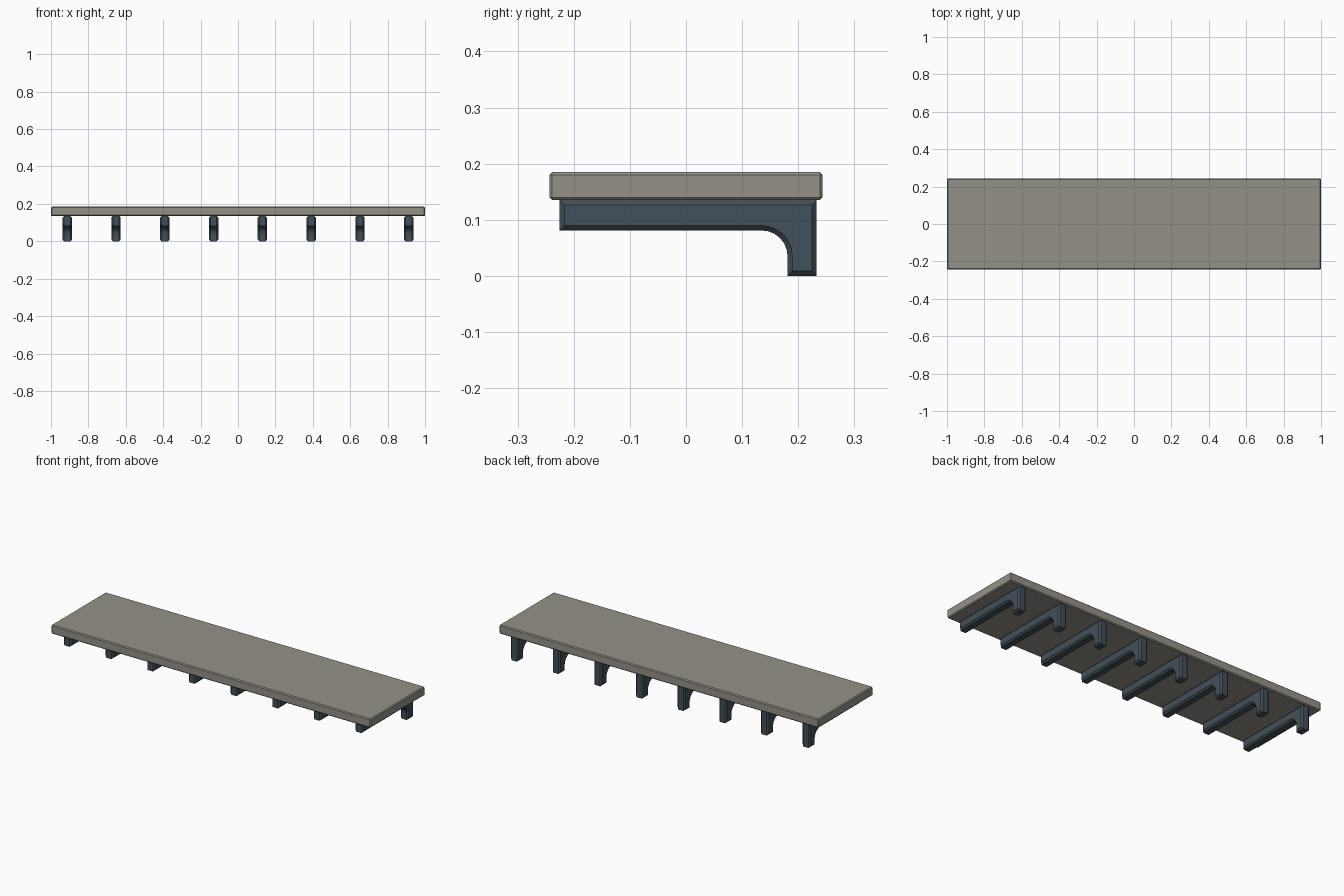
import bpy, bmesh, math

if "Cube" in bpy.data.objects:
    bpy.data.objects.remove(bpy.data.objects["Cube"])


def material(name, rgb):
    m = bpy.data.materials.new(name)
    m.diffuse_color = (*rgb, 1)
    m.use_nodes = True
    m.node_tree.nodes["Principled BSDF"].inputs["Base Color"].default_value = m.diffuse_color
    return m


def finish(name, bm, mat):
    bmesh.ops.recalc_face_normals(bm, faces=bm.faces[:])
    me = bpy.data.meshes.new(name)
    bm.to_mesh(me)
    bm.free()
    me.materials.append(mat)
    ob = bpy.data.objects.new(name, me)
    bpy.context.collection.objects.link(ob)
    return ob


stone = material("warm grey stone", (0.30, 0.285, 0.245))
steel = material("dark blue grey metal", (0.055, 0.08, 0.10))

# Shelf slab with a fine chamfer on every edge
bm = bmesh.new()
bmesh.ops.create_cube(bm, size=1)
for v in bm.verts:
    v.co = (v.co.x * 2.0, v.co.y * 0.487, v.co.z * 0.05 + 0.160)
bmesh.ops.bevel(bm, geom=bm.edges[:], offset=0.005, segments=1,
                profile=0.5, affect='EDGES')
finish("shelf_slab", bm, stone)

# Bracket: L profile with a rounded inner corner, chamfered along both sides
HALF, R, SEG = 0.025, 0.046, 6
profile = [(-0.225, 0.135), (-0.225, 0.081)]
for i in range(SEG + 1):
    a = math.pi / 2 * (1 - i / SEG)
    profile.append((0.135 + R * math.cos(a), 0.035 + R * math.sin(a)))
profile += [(0.181, 0.0), (0.233, 0.0), (0.233, 0.135)]

bm = bmesh.new()
face = bm.faces.new([bm.verts.new((-HALF, y, z)) for y, z in profile])
ext = bmesh.ops.extrude_face_region(bm, geom=[face], use_keep_orig=True)
for v in ext["geom"]:
    if isinstance(v, bmesh.types.BMVert):
        v.co.x = HALF
bmesh.ops.recalc_face_normals(bm, faces=bm.faces[:])
rim = [e for e in bm.edges if abs(e.verts[0].co.x - e.verts[1].co.x) < 1e-6]
bmesh.ops.bevel(bm, geom=rim, offset=0.0085, segments=1,
                profile=0.5, affect='EDGES')
first = finish("bracket_1", bm, steel)

# Eight evenly spaced brackets sharing one mesh
COUNT, END = 8, 0.913
for i in range(COUNT):
    ob = first
    if i:
        ob = bpy.data.objects.new(f"bracket_{i + 1}", first.data)
        bpy.context.collection.objects.link(ob)
    ob.location.x = -END + 2 * END * i / (COUNT - 1)
